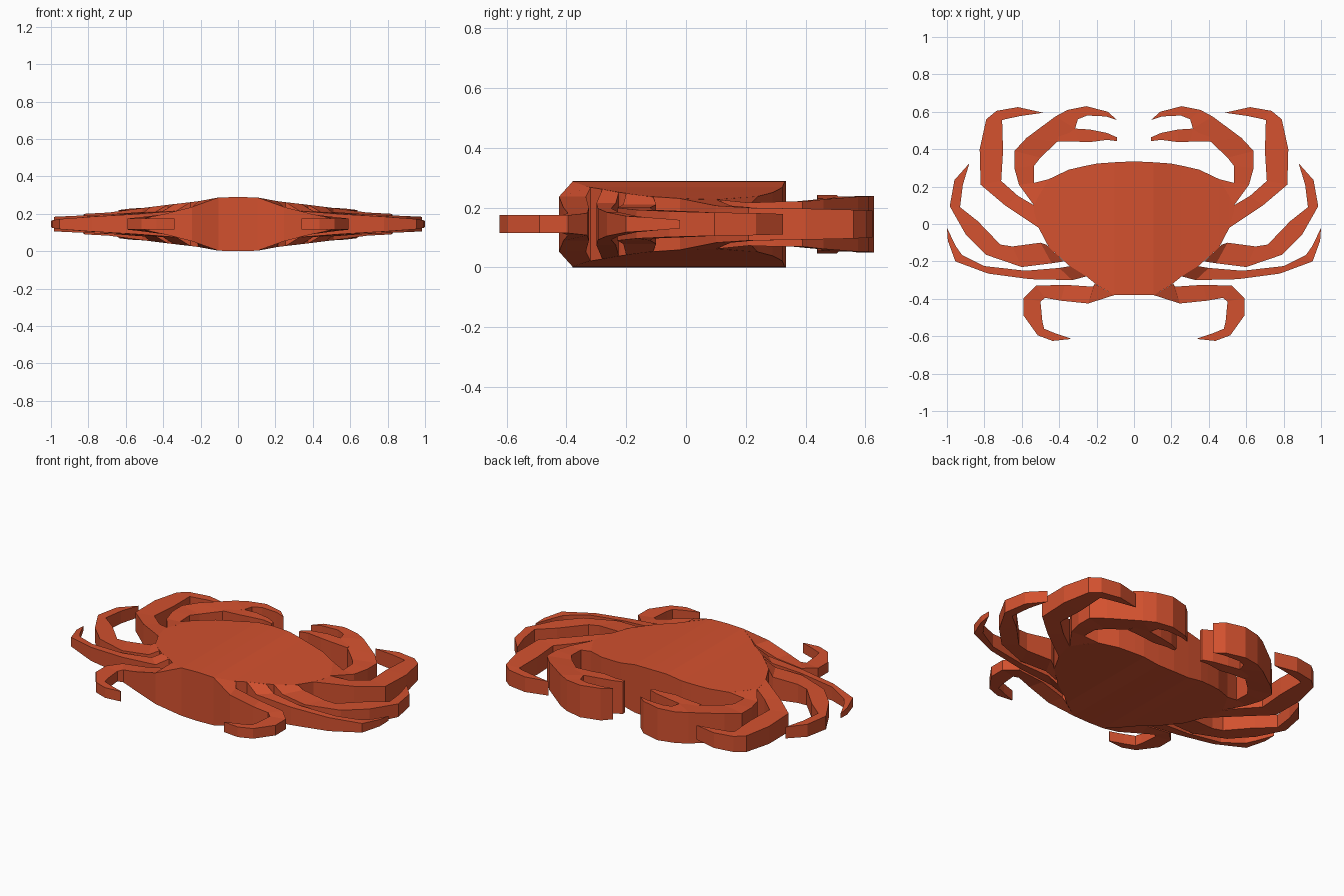
import bpy, bmesh

MID = 0.145  # height of the horizontal symmetry plane

shell = bpy.data.materials.new("crab orange red")
shell.diffuse_color = (0.65, 0.082, 0.028, 1)

# body sections: x, front edge y, rear edge y, half thickness
BODY = [(0, .335, -.38, .145), (.105, .33, -.38, .142), (.2, .323, -.325, .124),
        (.255, .312, -.28, .117), (.35, .29, -.22, .106), (.455, .24, -.125, .093),
        (.51, .15, -.02, .086), (.535, .10, .07, .083)]


def body_half(x):
    """Half thickness of the body at a given x."""
    for a, b in zip(BODY, BODY[1:]):
        if a[0] <= x <= b[0]:
            t = (x - a[0]) / (b[0] - a[0])
            return a[3] + t * (b[3] - a[3])
    return BODY[-1][3]


def ribbon(name, sections, blend=False, cap_start=True):
    """Loft rectangles between paired edge points, then mirror across x.
    Each section: outer x, outer y, inner x, inner y, half height."""
    bm = bmesh.new()
    rings = []
    for i, (ox, oy, ix, iy, h) in enumerate(sections):
        ho = body_half(ox) if blend and i == 0 else h
        hi = body_half(ix) if blend and i == 0 else h
        rings.append([bm.verts.new(p) for p in (
            (ox, oy, MID + ho), (ix, iy, MID + hi),
            (ix, iy, MID - hi), (ox, oy, MID - ho))])
    for a, b in zip(rings, rings[1:]):
        for k in range(4):
            n = (k + 1) % 4
            bm.faces.new((a[k], a[n], b[n], b[k]))
    if cap_start:
        bm.faces.new(rings[0])
    bm.faces.new(rings[-1][::-1])
    bmesh.ops.remove_doubles(bm, verts=bm.verts, dist=0.0005)
    bmesh.ops.recalc_face_normals(bm, faces=bm.faces)
    me = bpy.data.meshes.new(name)
    bm.to_mesh(me)
    bm.free()
    me.materials.append(shell)
    ob = bpy.data.objects.new(name, me)
    bpy.context.collection.objects.link(ob)
    mirror = ob.modifiers.new("Mirror", "MIRROR")
    mirror.use_clip = True
    return ob


# domed carapace (open at the mirror plane)
ribbon("body", [(x, f, x, r, h) for x, f, r, h in BODY], cap_start=False)

# claw arm and palm, with the fixed upper finger
ribbon("claw_arm", [
    (.535, .10, .455, .24, .085), (.615, .21, .535, .22, .072),
    (.64, .30, .535, .31, .075), (.64, .39, .50, .355, .075),
    (.575, .46, .41, .44, .083), (.42, .575, .315, .51, .092),
    (.355, .61, .30, .56, .092), (.255, .63, .25, .58, .095),
    (.14, .60, .15, .575, .095), (.09, .555, .09, .555, .092)], blend=True)

# movable lower finger
ribbon("claw_finger", [
    (.39, .56, .41, .44, .086), (.315, .51, .30, .44, .092),
    (.235, .505, .235, .438, .098), (.145, .487, .145, .45, .098),
    (.09, .463, .09, .443, .095)])

# first walking leg, curling forward
ribbon("front_leg", [
    (.51, -.02, .535, .10, .083), (.69, .10, .62, .15, .062),
    (.82, .21, .71, .23, .055), (.825, .40, .70, .39, .052),
    (.79, .56, .705, .555, .048), (.735, .605, .69, .56, .046),
    (.62, .625, .61, .577, .045), (.485, .595, .485, .595, .042)], blend=True)

# second walking leg
ribbon("middle_leg", [
    (.375, -.20, .47, -.11, .095), (.44, -.21, .50, -.10, .066),
    (.60, -.23, .65, -.12, .055), (.79, -.165, .715, -.11, .048),
    (.90, -.055, .835, .015, .043), (.985, .095, .93, .09, .039),
    (.96, .235, .915, .21, .037), (.88, .325, .88, .325, .034)], blend=True)

# third walking leg, long and thin
ribbon("rear_leg", [
    (.255, -.28, .34, -.225, .11), (.33, -.30, .40, -.235, .07),
    (.555, -.295, .58, -.25, .053), (.78, -.265, .80, -.225, .04),
    (.955, -.20, .92, -.165, .027), (.995, -.09, .955, -.115, .02),
    (1.0, -.02, 1.0, -.02, .014)], blend=True)

# small swimming leg, curling backward
ribbon("swimming_leg", [
    (.21, -.32, .105, -.38, .13), (.22, -.335, .245, -.425, .092),
    (.37, -.325, .39, -.41, .055), (.525, -.33, .475, -.395, .037),
    (.59, -.395, .50, -.415, .03), (.59, -.49, .49, -.52, .03),
    (.515, -.595, .48, -.56, .03), (.435, -.625, .42, -.585, .03),
    (.34, -.615, .34, -.612, .03)], blend=True)
